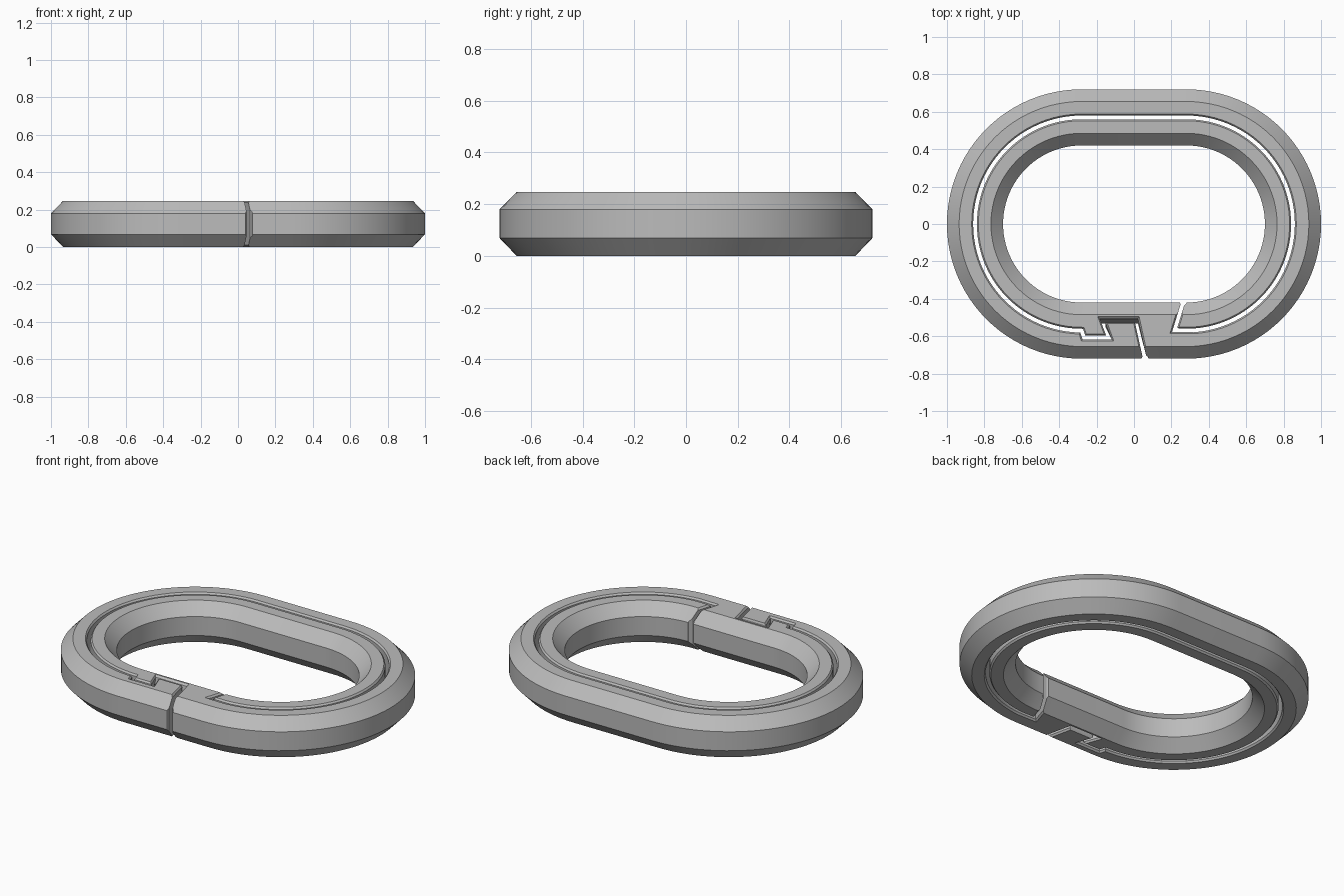
import bpy, bmesh, math
from mathutils import Vector

if "Cube" in bpy.data.objects:
    bpy.data.objects.remove(bpy.data.objects["Cube"])

HALF = 0.28      # half length of the straight runs
H = 0.247        # overall height
STEPS = 48       # segments per half circle


def stadium(r, start=90.0, steps=STEPS):
    """Left half circle then right half circle, joined by straight runs."""
    pts = []
    for cx, a0 in ((-HALF, start), (HALF, start - 180)):
        for i in range(steps + 1):
            a = math.radians(a0 - 180 * i / steps)
            pts.append((cx + r * math.cos(a), r * math.sin(a)))
    return pts


def loft(name, rings, closed):
    """Skin a list of equal-length rings of 3D points."""
    bm = bmesh.new()
    vs = [[bm.verts.new(p) for p in ring] for ring in rings]
    n, m = len(vs), len(vs[0])
    for i in range(n if closed else n - 1):
        a, b = vs[i], vs[(i + 1) % n]
        for j in range(m):
            k = (j + 1) % m
            bm.faces.new((a[j], a[k], b[k], b[j]))
    if not closed:
        bm.faces.new(vs[0])
        bm.faces.new(vs[-1])
    bmesh.ops.recalc_face_normals(bm, faces=bm.faces)
    me = bpy.data.meshes.new(name)
    bm.to_mesh(me)
    bm.free()
    ob = bpy.data.objects.new(name, me)
    bpy.context.collection.objects.link(ob)
    return ob


# link body: chamfered section swept round the stadium
section = [(0.72, 0.068), (0.72, 0.18), (0.655, H), (0.485, H),
           (0.42, 0.18), (0.42, 0.068), (0.485, 0), (0.655, 0)]
link = loft("chain_link",
            [[(x, y, z) for x, y in stadium(r, 270)] for r, z in section], True)

# slot route: front mouth, dovetail teeth, once round the link, inner mouth
route = [(0.0625, -0.735), (0.0575, -0.715), (0.055, -0.705),
         (0.013, -0.513), (-0.168, -0.513), (-0.134, -0.607), (-0.268, -0.607)]
route += stadium(0.57, 270)[:-1]
route += [(0.217, -0.567), (0.258, -0.434), (0.262, -0.42), (0.268, -0.40)]
WIDE_ENDS = {0, 1, len(route) - 1, len(route) - 2}
LATCH = {3, 4}   # slanted snap face of the tooth


def slot_outline(hw, z, latch):
    """Mitred outline of the slot at one height."""
    pts = [Vector(p) for p in route]
    for i in LATCH:
        pts[i].y -= latch
    left, right = [], []
    for i, p in enumerate(pts):
        d0 = (p - pts[max(i - 1, 0)]).normalized()
        d1 = (pts[min(i + 1, len(pts) - 1)] - p).normalized()
        if d0.length == 0:
            d0 = d1
        if d1.length == 0:
            d1 = d0
        n0, n1 = Vector((-d0.y, d0.x)), Vector((-d1.y, d1.x))
        w = 0.018 if i in WIDE_ENDS else hw
        off = (n0 + n1) * (w / (1 + n0.dot(n1)))
        left.append((*(p + off), z))
        right.append((*(p - off), z))
    return left, right


# slot cutter: chamfered lips at top and bottom, narrow in between
levels = [(0.018, -0.01, 0), (0.018, 0.0, 0), (0.010, 0.010, 0.004),
          (0.010, H / 2, 0.028),
          (0.010, H - 0.010, 0.004), (0.018, H, 0), (0.018, H + 0.01, 0)]
sides = [slot_outline(*lv) for lv in levels]
count = len(route)
cutter = loft("slot_cutter",
              [[s[0][i] for s in sides] + [s[1][i] for s in reversed(sides)]
               for i in range(count)], False)
cutter.hide_render = True

cut = link.modifiers.new("slot", 'BOOLEAN')
cut.operation = 'DIFFERENCE'
cut.solver = 'EXACT'
cut.object = cutter
bpy.context.view_layer.objects.active = link
link.select_set(True)
bpy.ops.object.modifier_apply(modifier=cut.name)
bpy.data.objects.remove(cutter, do_unlink=True)

# finish
grey = bpy.data.materials.new("plain_grey")
grey.diffuse_color = (0.5, 0.5, 0.5, 1)
grey.use_nodes = True
grey.node_tree.nodes["Principled BSDF"].inputs["Base Color"].default_value = grey.diffuse_color
link.data.materials.clear()
link.data.materials.append(grey)
bpy.ops.object.shade_smooth_by_angle(angle=math.radians(25))
